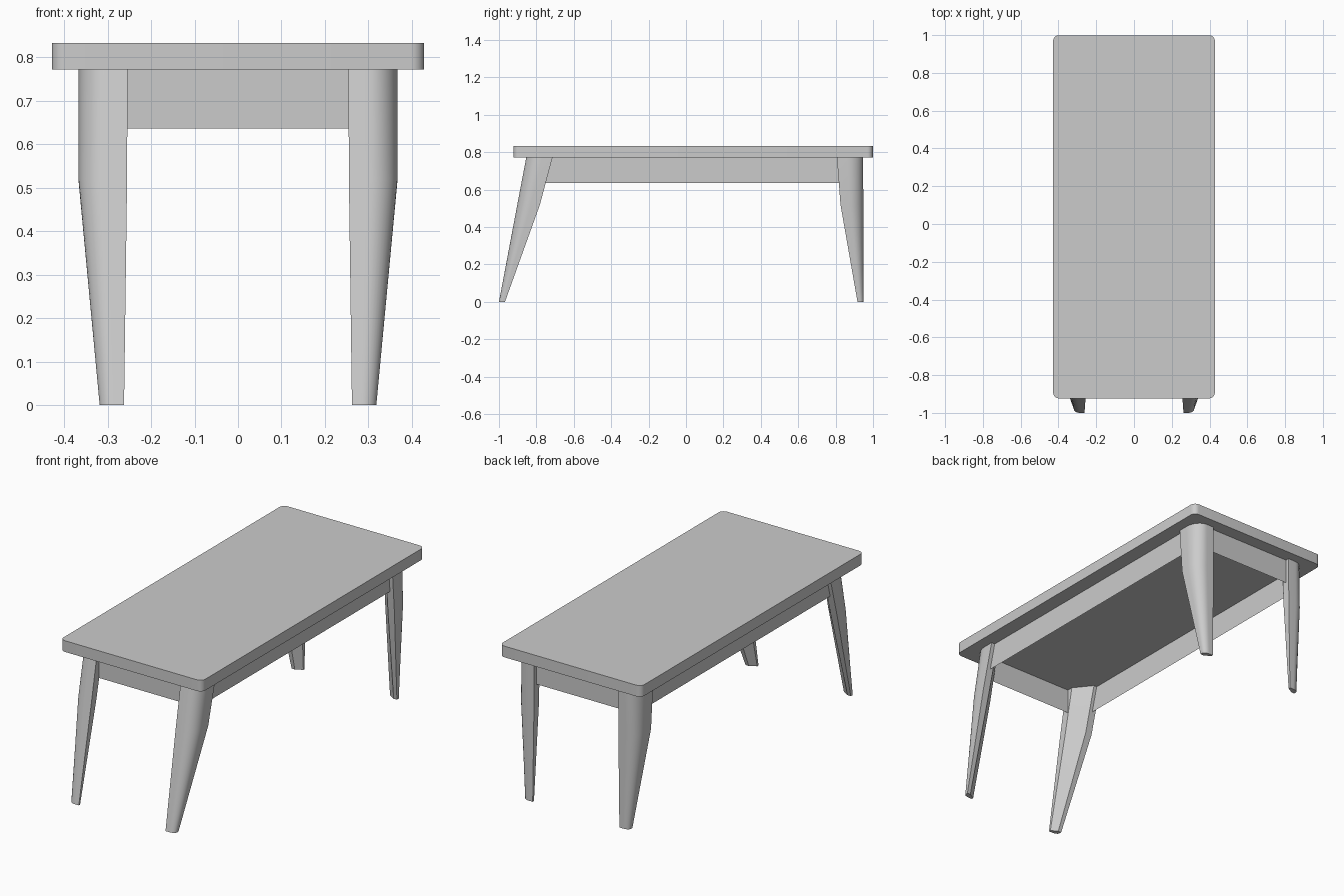
import bpy, math

if "Cube" in bpy.data.objects:
    bpy.data.objects.remove(bpy.data.objects["Cube"])

def make(name, verts, faces, smooth=False, fix=True):
    me = bpy.data.meshes.new(name)
    me.from_pydata(verts, [], faces)
    ob = bpy.data.objects.new(name, me)
    bpy.context.collection.objects.link(ob)
    bpy.ops.object.select_all(action='DESELECT')
    ob.select_set(True)
    bpy.context.view_layer.objects.active = ob
    if fix:  # consistent outward normals
        bpy.ops.object.mode_set(mode='EDIT')
        bpy.ops.mesh.select_all(action='SELECT')
        bpy.ops.mesh.normals_make_consistent(inside=False)
        bpy.ops.object.mode_set(mode='OBJECT')
    if smooth:
        bpy.ops.object.shade_smooth_by_angle(angle=math.radians(30))
    return ob

def loft(name, rings):
    """Skin a stack of equal-length rings and cap both ends."""
    n = len(rings[0])
    verts = [v for r in rings for v in r]
    faces = [[k*n + i, k*n + (i+1) % n, (k+1)*n + (i+1) % n, (k+1)*n + i]
             for k in range(len(rings) - 1) for i in range(n)]
    faces += [list(range(n)), list(range((len(rings)-1)*n, len(rings)*n))]
    return make(name, verts, faces, True)

TOP, BOTTOM = 0.833, 0.772

# Tabletop: rounded rectangle slab
def rounded_rect(x, y0, y1, r, z, seg=6):
    pts = []
    corners = [(x-r, y1-r, 0), (-x+r, y1-r, 90), (-x+r, y0+r, 180), (x-r, y0+r, 270)]
    for cx, cy, a0 in corners:
        for i in range(seg + 1):
            a = math.radians(a0 + 90*i/seg)
            pts.append((cx + r*math.cos(a), cy + r*math.sin(a), z))
    return pts

loft("tabletop", [rounded_rect(0.428, -0.923, 0.999, 0.03, z) for z in (BOTTOM, TOP)])

# Leg section: rounded outer corner, diagonal cut on the inside
def leg_ring(z, xo, xi, yo, yi, seg=10):
    w, d = xo - xi, yo - yi
    rx, ry, e = 0.6*w, 0.6*d, 0.35
    pts = [(xi, yo, z)]
    for i in range(seg + 1):
        a = math.radians(90 - 90*i/seg)
        pts.append((xo - rx + rx*math.cos(a), yo - ry + ry*math.sin(a), z))
    return pts + [(xo, yi, z), (xo - e*w, yi, z), (xi, yo - e*d, z)]

# Legs: levels of z, outer x, inner x, outer y, inner y
back = [(0, 0.318, 0.262, 0.949, 0.917), (0.52, 0.367, 0.255, 0.948, 0.826),
        (BOTTOM, 0.367, 0.254, 0.947, 0.807)]
front = [(0, 0.318, 0.262, -1.0, -0.968), (0.52, 0.367, 0.255, -0.902, -0.781),
         (BOTTOM, 0.367, 0.254, -0.854, -0.714)]
for side, s in (("left", -1), ("right", 1)):
    for label, levels in (("back", back), ("front", front)):
        rings = [[(s*x, y, z) for x, y, z in leg_ring(*lv)] for lv in levels]
        loft(f"{label}_leg_{side}", rings)

# Aprons: thin sheets between neighbouring legs
def apron(name, a, b):
    (xa, ya), (xb, yb) = a, b
    make(name, [(xa, ya, 0.636), (xb, yb, 0.636), (xb, yb, BOTTOM), (xa, ya, BOTTOM)],
         [[0, 1, 2, 3]], fix=False)

AX, AF, AB = 0.346, -0.837, 0.927
apron("front_apron", (-0.262, AF), (0.262, AF))
apron("back_apron", (0.262, AB), (-0.262, AB))
apron("side_apron_right", (AX, -0.75), (AX, 0.82))
apron("side_apron_left", (-AX, 0.82), (-AX, -0.75))
